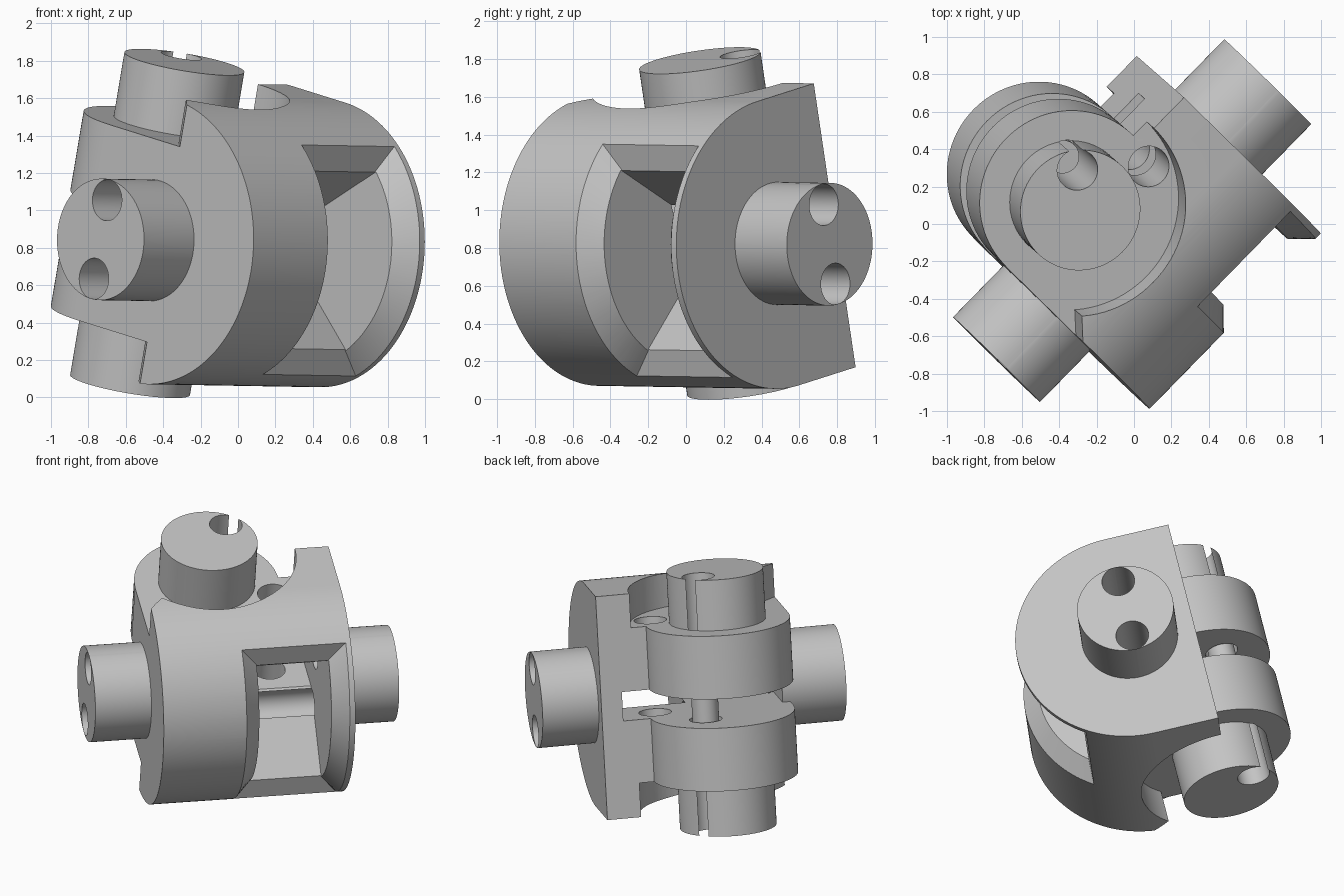
import bpy, bmesh, math
from mathutils import Matrix, Vector

if "Cube" in bpy.data.objects:
    bpy.data.objects.remove(bpy.data.objects["Cube"])

# One plain grey for the whole casting
grey = bpy.data.materials.new("plain_grey")
grey.use_nodes = True
grey.diffuse_color = (0.55, 0.55, 0.55, 1)
grey.node_tree.nodes["Principled BSDF"].inputs["Base Color"].default_value = (0.55, 0.55, 0.55, 1)

# Local frame: X = trunnion axis, Y = hinge axis, Z = window direction
ax = Vector((0.698, 0.715, -0.012)).normalized()
ay = Vector((0.167, -0.141, 0.976))
ay = (ay - ax * ay.dot(ax)).normalized()
az = ax.cross(ay)
FRAME = Matrix.Translation((-0.01, 0.018, 0.832)) @ Matrix((ax, ay, az)).transposed().to_4x4()

R = 0.77                 # drum radius
HALF = 0.655             # drum half width
HINGE = (-0.165, -0.44)  # hinge axis position in X, Z
FLOOR = 0.535            # height of the hinge knuckles
GAP = 0.1                # half height of the slot between the knuckles
STUB = 0.325
HOLE = 0.11


def make(name, bm):
    bmesh.ops.recalc_face_normals(bm, faces=bm.faces)
    mesh = bpy.data.meshes.new(name)
    bm.to_mesh(mesh)
    bm.free()
    mesh.materials.append(grey)
    obj = bpy.data.objects.new(name, mesh)
    bpy.context.collection.objects.link(obj)
    return obj


def prism(name, pts, axis, lo, hi):
    """Extrude a profile: (z, y) points along X, or (x, z) points along Y."""
    place = (lambda p, h: (h, p[1], p[0])) if axis == "X" else (lambda p, h: (p[0], h, p[1]))
    bm = bmesh.new()
    ends = [[bm.verts.new(place(p, h)) for p in pts] for h in (lo, hi)]
    n = len(pts)
    for ring in ends:
        bm.faces.new(ring)
    for i in range(n):
        j = (i + 1) % n
        bm.faces.new((ends[0][i], ends[0][j], ends[1][j], ends[1][i]))
    return make(name, bm)


def arc(center, r, start, end, n=96):
    return [(center[0] + r * math.cos(start + (end - start) * i / n),
             center[1] + r * math.sin(start + (end - start) * i / n)) for i in range(n + 1)]


def cylinder(name, center, r, axis, lo, hi, n=96):
    return prism(name, arc(center, r, 0, math.tau, n)[:-1], axis, lo, hi)


def combine(obj, other, op):
    mod = obj.modifiers.new(op, "BOOLEAN")
    mod.operation = op
    mod.solver = "EXACT"
    mod.object = other
    bpy.context.view_layer.objects.active = obj
    bpy.ops.object.modifier_apply(modifier=mod.name)
    bpy.data.objects.remove(other)


def cut(obj, other):
    combine(obj, other, "DIFFERENCE")


def join(obj, other):
    combine(obj, other, "UNION")


def swing_cut(obj, lo, hi, reach):
    """Clearance around the hinge: a round pocket opening at a slant to one side."""
    hx, hz = HINGE
    cut(obj, cylinder("pocket", HINGE, 0.59, "Y", lo, hi))
    wedge = [(hx, hz), (hx - reach, hz + 1.1 * reach), (hx - reach, hz - 0.7), (hx, hz - 0.7)]
    cut(obj, prism("slant", wedge, "Y", lo, hi))


# Drum with a rounded front and a flat back
profile = arc((0, 0), R, -math.pi / 2, math.pi / 2) + [(HINGE[1], R), (HINGE[1], -R)]
body = prism("hinge_body", profile, "X", -HALF, HALF)

# Pockets above and below the hinge knuckles
for lo, hi in ((FLOOR, 1.0), (-1.0, -FLOOR)):
    swing_cut(body, lo, hi, 0.7)

# Hinge knuckles, hinge stubs and the slot between them
join(body, cylinder("knuckle", HINGE, 0.488, "Y", -FLOOR, FLOOR))
join(body, cylinder("hinge_stub", HINGE, STUB, "Y", -0.884, 0.884))
swing_cut(body, -GAP, GAP, 0.7)

# Side trunnions
for s in (-1, 1):
    lo, hi = sorted((s * 0.6, s * 1.038))
    join(body, cylinder("trunnion", (0, 0), STUB, "X", lo, hi))

# Flared cavity running from the back slot to the front window
flare = math.radians(47.4)
cavity = arc((0, 0), 0.68, -flare, flare, 48)
cavity += [(-0.05, GAP), (-1, GAP), (-1, -GAP), (-0.05, -GAP)]
cut(body, prism("cavity", cavity, "X", 0.018, 0.511))

# Chamfered window rim
bm = bmesh.new()
steps = 48
rows = []
for r in (0.62, 0.84):
    t = (r - 0.665) / 0.105
    spread = math.radians(47.4 + 6.3 * t)
    for x in (0.018 - 0.105 * t, 0.511 + 0.105 * t):
        rows.append([bm.verts.new((x, y, z)) for z, y in arc((0, 0), r, -spread, spread, steps)])
loop = [rows[0], rows[1], rows[3], rows[2]]
for k in range(4):
    p, q = loop[k], loop[(k + 1) % 4]
    for i in range(steps):
        bm.faces.new((p[i], p[i + 1], q[i + 1], q[i]))
for i in (0, -1):
    bm.faces.new([row[i] for row in loop])
cut(body, make("window_rim", bm))

# Cable holes along both axes
for y in (-0.215, 0.215):
    cut(body, cylinder("trunnion_hole", (0, y), HOLE, "X", -1.2, 1.2, 48))
PIN = (-0.022, -0.606)
for center in (PIN, (0.262, -0.262)):
    cut(body, cylinder("hinge_hole", center, HOLE, "Y", -1.2, 1.2, 48))

# Pin bridging the slot
pin = cylinder("hinge_pin", PIN, 0.09, "Y", -0.4, 0.4, 48)

# Tilt into place and shade
for obj in (body, pin):
    obj.data.transform(FRAME)
    bpy.ops.object.select_all(action="DESELECT")
    obj.select_set(True)
    bpy.context.view_layer.objects.active = obj
    bpy.ops.object.shade_smooth_by_angle(angle=math.radians(25))
